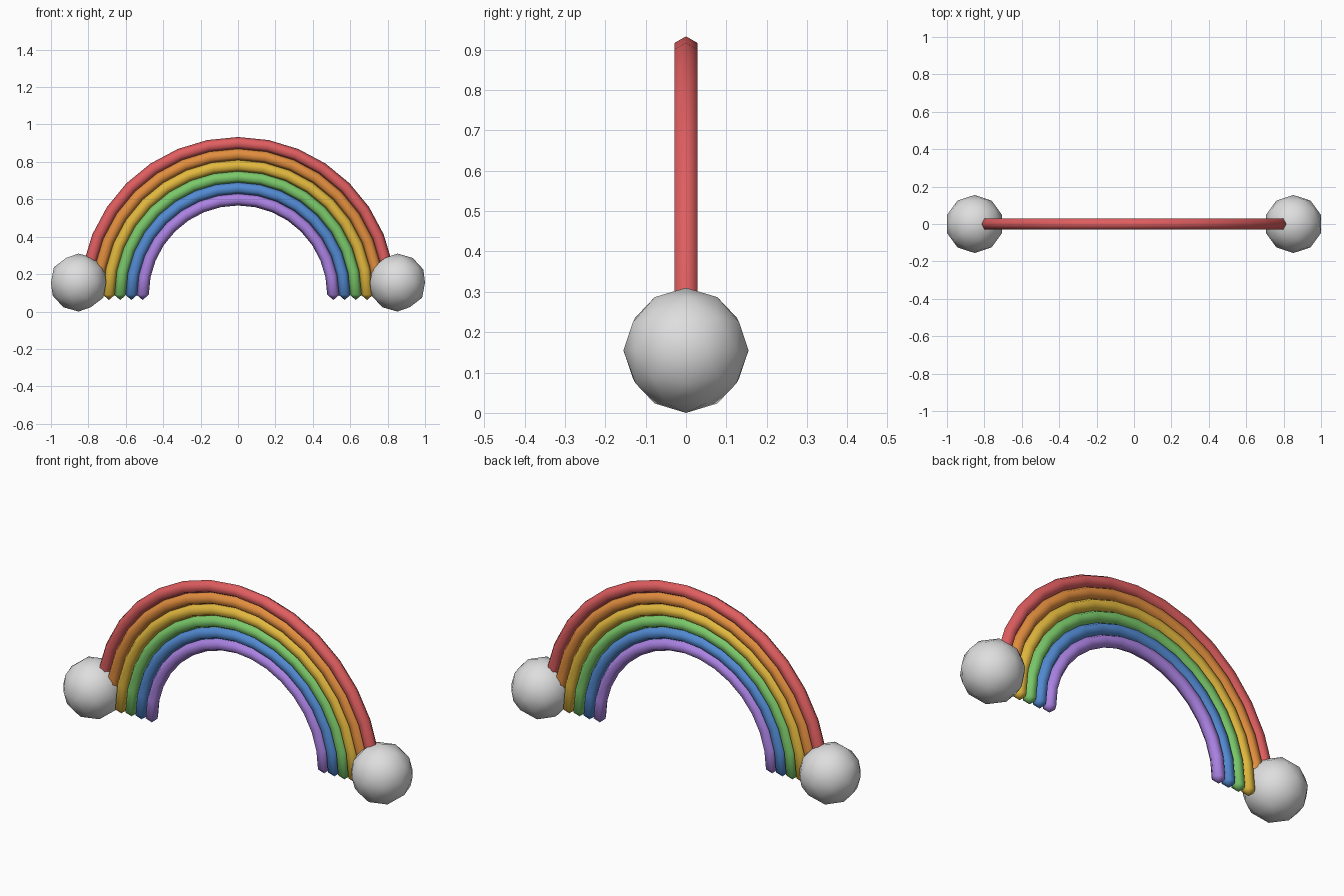
import bpy
import bmesh
from math import cos, sin, pi
from mathutils import Vector

cube = bpy.data.objects.get("Cube")
if cube:
    bpy.data.objects.remove(cube, do_unlink=True)

ARC_Z = 0.09        # height of the arch centre
TUBE_R = 0.033
TUBE_SIDES = 6
ARC_STEPS = 16
BALL_R = 0.155


def linear(c):
    c /= 255
    return c / 12.92 if c <= 0.04045 else ((c + 0.055) / 1.055) ** 2.4


def material(name, rgb):
    mat = bpy.data.materials.new(name)
    mat.use_nodes = True
    colour = (*[linear(c) for c in rgb], 1)
    mat.diffuse_color = colour
    mat.node_tree.nodes["Principled BSDF"].inputs["Base Color"].default_value = colour
    return mat


def finish(bm, name, mat, location):
    bmesh.ops.recalc_face_normals(bm, faces=bm.faces)
    for face in bm.faces:
        face.smooth = True
    mesh = bpy.data.meshes.new(name)
    bm.to_mesh(mesh)
    bm.free()
    mesh.materials.append(mat)
    obj = bpy.data.objects.new(name, mesh)
    obj.location = location
    bpy.context.collection.objects.link(obj)
    return obj


# Half-ring tube of hexagonal section with a pointed tip on each foot
def arch(name, radius, mat):
    bm = bmesh.new()
    ring = []
    for i in range(TUBE_SIDES):
        a = 2 * pi * i / TUBE_SIDES
        ring.append(bm.verts.new((radius + TUBE_R * cos(a), TUBE_R * sin(a), 0)))
    edges = [bm.edges.new((ring[i - 1], ring[i])) for i in range(TUBE_SIDES)]
    bmesh.ops.spin(bm, geom=ring + edges, cent=(0, 0, 0), axis=(0, -1, 0),
                   angle=pi, steps=ARC_STEPS)
    open_edges = [e for e in bm.edges if e.is_boundary]
    for side in (-1, 1):
        tip = bm.verts.new(Vector((side * radius, 0, -TUBE_R * 0.85)))
        for e in open_edges:
            if e.verts[0].co.x * side > 0:
                bm.faces.new((e.verts[0], e.verts[1], tip))
    return finish(bm, name, mat, (0, 0, ARC_Z))


bands = [
    ("red", (224, 94, 96)),
    ("orange", (226, 142, 62)),
    ("yellow", (226, 184, 62)),
    ("green", (122, 200, 106)),
    ("blue", (82, 138, 210)),
    ("purple", (170, 130, 226)),
]
for i, (name, rgb) in enumerate(bands):
    arch(name + "_arch", 0.81 - 0.06 * i, material(name, rgb))

# Cloud balls at the feet of the arches
white = material("cloud white", (222, 222, 222))
for label, side in (("left", 1), ("right", -1)):
    bm = bmesh.new()
    bmesh.ops.create_icosphere(bm, subdivisions=2, radius=BALL_R)
    half_width = max(v.co.x for v in bm.verts)
    finish(bm, label + "_cloud_ball", white, (side * (1 - half_width), 0, BALL_R))
